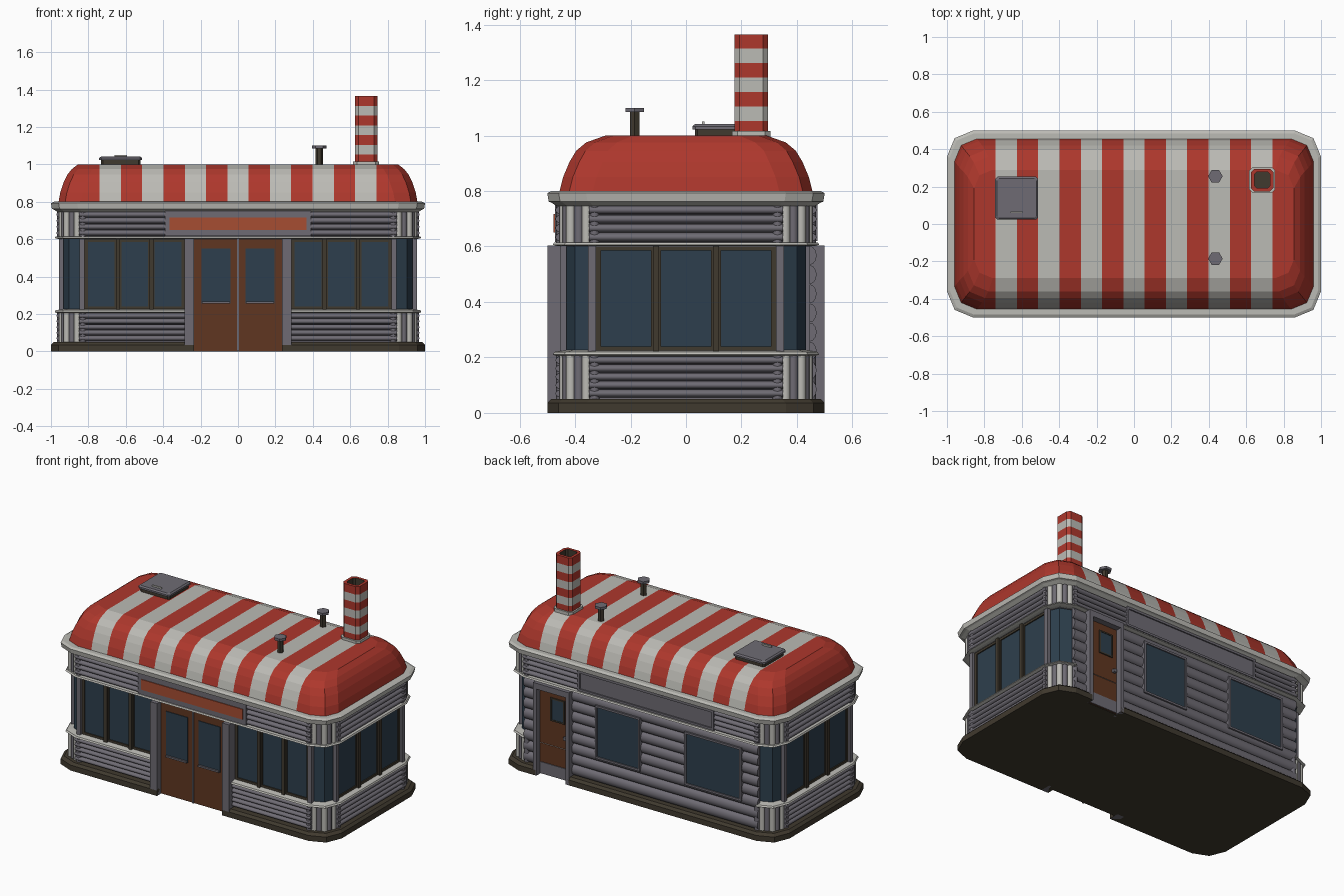
import bpy, bmesh, math
from mathutils import Vector

if "Cube" in bpy.data.objects:
    bpy.data.objects.remove(bpy.data.objects["Cube"])


def mat(name, rgb):
    m = bpy.data.materials.new(name)
    m.diffuse_color = (*[(c / 255) ** 2.2 for c in rgb], 1)
    m.use_nodes = True
    m.node_tree.nodes["Principled BSDF"].inputs["Base Color"].default_value = m.diffuse_color
    return m


RED = mat("red", (172, 58, 48))
LIGHT = mat("light grey", (186, 185, 179))
GREY = mat("metal grey", (110, 107, 115))
GLASS = mat("glass blue", (49, 65, 78))
DARK = mat("dark brown", (66, 60, 50))
WOOD = mat("door brown", (96, 57, 38))
SIGN = mat("sign orange", (164, 78, 54))


def finish(name, bm, *mats, smooth=False):
    bmesh.ops.recalc_face_normals(bm, faces=bm.faces)
    me = bpy.data.meshes.new(name)
    bm.to_mesh(me)
    bm.free()
    ob = bpy.data.objects.new(name, me)
    bpy.context.collection.objects.link(ob)
    for m in mats:
        me.materials.append(m)
    if smooth:
        bpy.ops.object.select_all(action='DESELECT')
        ob.select_set(True)
        bpy.context.view_layer.objects.active = ob
        bpy.ops.object.shade_smooth_by_angle(angle=math.radians(50))
    return ob


def outline(hx, hy, r, notches=()):
    """Rounded rectangle; notches are (side, x0, x1, y) cuts in the front or back edge."""
    k = r * (1 - math.sqrt(0.5))
    q = [(hx, hy - r), (hx - k, hy - k), (hx - r, hy)]

    def edge(side):
        pts = []
        for s, x0, x1, y in notches:
            if s == side:
                pts += [(x0, s * hy), (x0, s * y), (x1, s * y), (x1, s * hy)]
        return pts
    return (q + edge(1)[::-1] + [(-x, y) for x, y in q[::-1]] + [(-x, -y) for x, y in q]
            + edge(-1) + [(x, -y) for x, y in q[::-1]])


def loft(bm, rings):
    """Skin a stack of (z, outline) rings and cap both ends."""
    vs = [[bm.verts.new((x, y, z)) for x, y in pts] for z, pts in rings]
    n = len(vs[0])
    for a, b in zip(vs, vs[1:]):
        for i in range(n):
            bm.faces.new((a[i], a[(i + 1) % n], b[(i + 1) % n], b[i]))
    bm.faces.new(vs[0][::-1])
    bm.faces.new(vs[-1])


def stack(name, m, rings):
    bm = bmesh.new()
    loft(bm, rings)
    return finish(name, bm, m)


# Wall frames: position along the wall u, distance out from the centre d
WALL = {"front": lambda u, d: (u, -d), "back": lambda u, d: (u, d),
        "right": lambda u, d: (d, u), "left": lambda u, d: (-d, u)}


def extrude(bm, wall, u0, u1, profile):
    """Run a (d, z) profile along a wall."""
    ends = [[bm.verts.new((*WALL[wall](u, d), z)) for d, z in profile] for u in (u0, u1)]
    n = len(profile)
    for i in range(n):
        j = (i + 1) % n
        bm.faces.new((ends[0][i], ends[0][j], ends[1][j], ends[1][i]))
    bm.faces.new(ends[0])
    bm.faces.new(ends[1][::-1])


def boxes(name, m, items):
    bm = bmesh.new()
    for w, u0, u1, z0, z1, d0, d1 in items:
        extrude(bm, w, u0, u1, [(d0, z0), (d1, z0), (d1, z1), (d0, z1)])
    return finish(name, bm, m)


def ribs(name, runs, count, d, depth):
    """Rows of half-round strips between two heights."""
    bm = bmesh.new()
    for w, u0, u1, z0, z1 in runs:
        h = (z1 - z0) / count
        for i in range(count):
            zc = z0 + h * (i + .5)
            extrude(bm, w, u0, u1, [(d[w] + depth * math.cos(t), zc + h / 2 * math.sin(t))
                                    for t in [math.radians(-90 + 30 * k) for k in range(7)]])
    return finish(name, bm, GREY, smooth=True)


def border(w, u0, u1, z0, z1, t, d0, d1):
    return [(w, u0, u0 + t, z0, z1, d0, d1), (w, u1 - t, u1, z0, z1, d0, d1),
            (w, u0 + t, u1 - t, z0, z0 + t, d0, d1), (w, u0 + t, u1 - t, z1 - t, z1, d0, d1)]


# Plinth, with door recesses
doors = [(-1, -.235, .235, .455), (1, .515, .735, .455)]
plan = outline(1, .5, .14, doors)
stack("plinth", DARK, [(0, plan), (.035, plan), (.05, outline(.985, .485, .14, doors))])

# Wall cores and the glazed middle band
wall = outline(.945, .445, .13)
stack("lower_wall", GREY, [(.04, wall), (.215, wall)])
stack("upper_wall", GREY, [(.6, wall), (.76, wall)])
glazing = outline(.935, .432, .11)
stack("window_glass", GLASS, [(.2, glazing), (.61, glazing)])

# Ledges and cornice
gaps = [(-1, -.285, .285, .43), (1, -.84, .84, .43)]
stack("sill_ledge", LIGHT, [(.205, outline(.965, .465, .14, gaps)), (.21, outline(.98, .48, .14, gaps)),
                            (.22, outline(.975, .475, .14, gaps)), (.226, outline(.94, .44, .12, gaps))])
stack("head_ledge", LIGHT, [(.602, outline(.965, .465, .14)), (.606, outline(.98, .48, .14)),
                            (.615, outline(.975, .475, .14))])
stack("cornice", LIGHT, [(.745, outline(.965, .465, .13)), (.758, outline(.985, .485, .14)),
                         (.762, outline(.995, .495, .14)), (.792, outline(1, .5, .14)),
                         (.8, outline(.985, .485, .13))])

# Horizontal metal strips and rounded siding on the back
depths = {"front": .445, "back": .445, "right": .945, "left": .945}
ribs("lower_strips", [("front", -.85, -.285, .055, .205), ("front", .285, .85, .055, .205),
                      ("right", -.35, .35, .055, .205), ("left", -.35, .35, .055, .205)], 5, depths, .026)
ribs("upper_strips", [("front", -.85, -.39, .617, .748), ("front", .39, .85, .617, .748),
                      ("back", -.85, -.53, .617, .748), ("back", .45, .85, .617, .748),
                      ("right", -.35, .35, .617, .748), ("left", -.35, .35, .617, .748)], 4, depths, .026)
ribs("back_siding", [("back", -.845, .51, .05, .602), ("back", .74, .845, .05, .602)], 8, depths, .026)

# Vertical corner rods, alternating metal tones
bm = bmesh.new()
arc = [Vector(p) for p in outline(.95, .45, .12)[:3]]
for sx in (-1, 1):
    for sy in (-1, 1):
        for i in range(7):
            t = i / 3
            k = min(int(t), 1)
            p = arc[k].lerp(arc[k + 1], t - k)
            for z0, z1 in ((.045, .207), (.613, .75)):
                old = len(bm.faces)
                loft(bm, [(z, [(sx * p.x + .018 * math.cos(a * math.pi / 4),
                                sy * p.y + .018 * math.sin(a * math.pi / 4)) for a in range(8)])
                          for z in (z0, z1)])
                bm.faces.ensure_lookup_table()
                for f in bm.faces[old:]:
                    f.material_index = i % 2
finish("corner_rods", bm, GREY, LIGHT, smooth=True)

# Window bays: three panes each, with posts between
frames, posts, jambs = [], [], []
for w, u0, u1, d in (("front", -.82, -.285, .43), ("front", .285, .82, .43),
                     ("right", -.325, .325, .933), ("left", -.325, .325, .933)):
    step = (u1 - u0) / 3
    for i in range(3):
        frames += border(w, u0 + i * step, u0 + (i + 1) * step, .222, .604, .018, d, d + .009)
    posts += [(w, u0 + i * step - .011, u0 + i * step + .011, .222, .604, d, d + .022) for i in (1, 2)]
    for u, s in ((u0, -1), (u1, 1)):
        if abs(u) > .3:
            jambs.append((w, min(u, u + s * .028), max(u, u + s * .028), .215, .606, d, d + .024))
boxes("window_frames", DARK, frames)
boxes("window_posts", DARK, posts)
boxes("corner_jambs", GREY, jambs)

# Front entrance
boxes("entrance_surround", GREY, [("front", s * .26 - .025, s * .26 + .025, 0, .603, .43, .5) for s in (-1, 1)])
boxes("front_doors", WOOD, [("front", -.235, .235, .003, .603, .42, .46)])
boxes("front_door_glass", GLASS, [("front", s * .117 - .078, s * .117 + .078, .255, .55, .45, .464) for s in (-1, 1)])
boxes("front_door_trim", GREY, [("front", -.006, .006, .003, .603, .45, .467)]
      + [("front", s * .117 - .075, s * .117 + .075, .255, .266, .46, .475) for s in (-1, 1)])

# Sign boards
boxes("sign_boards", GREY, [("front", -.39, .39, .617, .75, .44, .472), ("back", -.53, .45, .617, .75, .44, .466)]
      + border("back", -.53, .45, .62, .75, .014, .46, .474))
boxes("front_sign", SIGN, [("front", -.365, .365, .65, .717, .47, .477)])

# Back door
boxes("back_door_surround", GREY, [("back", .495, .52, 0, .603, .43, .5), ("back", .73, .755, 0, .603, .43, .5),
                                   ("back", .52, .73, .565, .603, .43, .5)])
boxes("back_door", WOOD, [("back", .52, .73, .003, .565, .43, .46)])
boxes("back_door_glass", GLASS, [("back", .56, .645, .375, .51, .45, .464)])
boxes("back_door_trim", DARK, border("back", .552, .653, .367, .518, .009, .45, .467))
boxes("back_door_metal", GREY, [("back", .522, .728, .005, .08, .45, .465), ("back", .532, .552, .27, .29, .45, .478)])

# Back windows
panes = [(.01, .31), (-.72, -.335)]
boxes("back_window_glass", GLASS, [("back", a, b, .227, .55, .44, .473) for a, b in panes])
boxes("back_window_trim", GREY, [x for a, b in panes
                                 for x in border("back", a - .012, b + .012, .215, .562, .013, .44, .48)])

# Domed roof, cut into thirteen bands plus plain ends
bm = bmesh.new()
loft(bm, [(z, outline(hx, hy, r)) for z, hx, hy, r in
          ((.795, .96, .457, .12), (.85, .95, .443, .12), (.905, .932, .42, .12), (.945, .912, .396, .115),
           (.975, .888, .36, .11), (1, .855, .29, .1))])
w = 1.48 / 13
for i in range(14):
    bmesh.ops.bisect_plane(bm, geom=bm.verts[:] + bm.edges[:] + bm.faces[:],
                           plane_co=(-.74 + i * w, 0, 0), plane_no=(1, 0, 0))
for f in bm.faces:
    band = math.floor((f.calc_center_median().x + .74) / w)
    f.material_index = int(0 <= band <= 12 and band % 2 == 0)
finish("roof", bm, RED, LIGHT)


def chamfered(cx, cy, h, c):
    return [(cx + x, cy + y) for x, y in ((h, h - c), (h - c, h), (c - h, h), (-h, h - c),
                                          (-h, c - h), (c - h, -h), (h - c, -h), (h, c - h))]


# Chimney: striped hollow stack on a flange
cx, cy, top = .685, .235, 1.365
stack("chimney_flange", LIGHT, [(z, chamfered(cx, cy, .07, .02)) for z in (.99, 1.016)])
bm = bmesh.new()
bands = [1 + i * (top - 1) / 7 for i in range(8)]
loft(bm, [(z, chamfered(cx, cy, .06, .018)) for z in bands]
     + [(top, chamfered(cx, cy, .042, .012)), (top - .1, chamfered(cx, cy, .042, .012))])
for f in bm.faces:
    c = f.calc_center_median()
    if max(abs(c.x - cx), abs(c.y - cy)) < .043:
        f.material_index = 2
    else:
        f.material_index = min(int((c.z - 1) / (top - 1) * 7), 6) % 2
finish("chimney", bm, RED, LIGHT, DARK)

# Roof vents
for n, y in (("front", -.185), ("rear", .255)):
    def hexagon(r):
        return [(.435 + r * math.cos(a * math.pi / 3), y + r * math.sin(a * math.pi / 3)) for a in range(6)]
    stack(n + "_vent_pipe", DARK, [(z, hexagon(.02)) for z in (.99, 1.088)])
    stack(n + "_vent_cap", GREY, [(z, hexagon(.039)) for z in (1.084, 1.1)])

# Roof hatch with handle
stack("hatch_curb", DARK, [(z, chamfered(-.627, .138, .106, .01)) for z in (.99, 1.025)])
stack("hatch_lid", GREY, [(1.022, chamfered(-.627, .138, .115, .012)), (1.033, chamfered(-.627, .138, .115, .012)),
                          (1.041, chamfered(-.627, .138, .106, .012))])
boxes("hatch_handle", LIGHT, [("back", -.66, -.594, 1.038, 1.05, .058, .067)])
